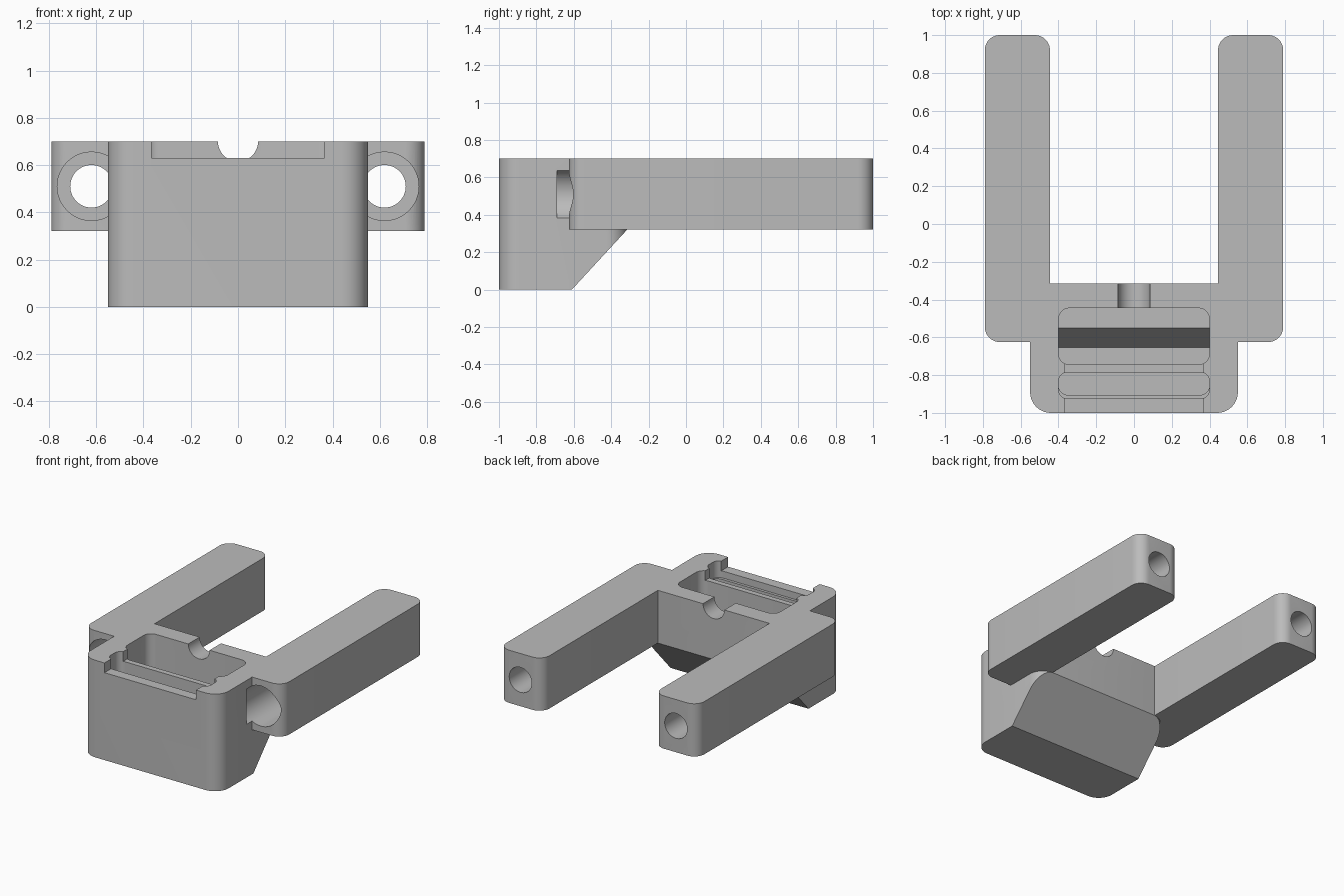
import bpy
import bmesh
import math
from mathutils import Matrix, Vector

if "Cube" in bpy.data.objects:
    bpy.data.objects.remove(bpy.data.objects["Cube"], do_unlink=True)

grey = bpy.data.materials.new("plain grey")
grey.use_nodes = True
grey.diffuse_color = (0.5, 0.5, 0.5, 1)
grey.node_tree.nodes["Principled BSDF"].inputs["Base Color"].default_value = grey.diffuse_color


def finish(name, bm):
    bmesh.ops.recalc_face_normals(bm, faces=bm.faces)
    mesh = bpy.data.meshes.new(name)
    bm.to_mesh(mesh)
    bm.free()
    mesh.materials.append(grey)
    obj = bpy.data.objects.new(name, mesh)
    bpy.context.collection.objects.link(obj)
    return obj


def rounded_box(name, x, y, z, radius=0):
    """Box between two limits on each axis, with rounded upright edges."""
    bm = bmesh.new()
    bmesh.ops.create_cube(bm, size=1)
    for v in bm.verts:
        v.co = Vector([lim[0] if c < 0 else lim[1] for c, lim in zip(v.co, (x, y, z))])
    if radius:
        upright = [e for e in bm.edges if abs(e.verts[0].co.z - e.verts[1].co.z) > 1e-4]
        bmesh.ops.bevel(bm, geom=upright, offset=radius, segments=10,
                        profile=0.5, affect='EDGES')
    return finish(name, bm)


def side_prism(name, profile, half_width=1):
    """Extrude a (y, z) profile across the width."""
    bm = bmesh.new()
    face = bm.faces.new([bm.verts.new((-half_width, y, z)) for y, z in profile])
    new = bmesh.ops.extrude_face_region(bm, geom=[face])["geom"]
    bmesh.ops.translate(bm, vec=(2 * half_width, 0, 0),
                        verts=[g for g in new if isinstance(g, bmesh.types.BMVert)])
    return finish(name, bm)


def bore(name, x, z, radius, y0, y1):
    """Cylinder running front to back."""
    bm = bmesh.new()
    place = Matrix.Translation((x, (y0 + y1) / 2, z)) @ Matrix.Rotation(math.pi / 2, 4, 'X')
    bmesh.ops.create_cone(bm, cap_ends=True, segments=48, radius1=radius,
                          radius2=radius, depth=y1 - y0, matrix=place)
    return finish(name, bm)


def combine(target, tool, operation='DIFFERENCE'):
    mod = target.modifiers.new("combine", 'BOOLEAN')
    mod.operation, mod.object, mod.solver = operation, tool, 'EXACT'
    bpy.context.view_layer.objects.active = target
    bpy.ops.object.modifier_apply(modifier=mod.name)
    bpy.data.objects.remove(tool, do_unlink=True)


TOP = 0.70

# Housing with sloped underside at the back
bracket = rounded_box("bracket", (-0.55, 0.55), (-1, -0.315), (0, TOP), 0.11)
combine(bracket, side_prism("slope_cutter", [(-0.702, -0.1), (-0.223, 0.42), (0, -0.1)]))

# Two arms reaching backwards
for s in (-1, 1):
    arm = rounded_box("arm", sorted((s * 0.445, s * 0.79)), (-0.625, 1), (0.32, TOP), 0.08)
    combine(bracket, arm, 'UNION')

# Screw holes with wide head recesses
for s in (-1, 1):
    combine(bracket, bore("screw_hole", s * 0.62, 0.51, 0.09, -0.65, 1.1))
    combine(bracket, bore("head_recess", s * 0.62, 0.51, 0.145, -0.69, -0.2))

# Main pocket with a raised, sloped step in its floor
pocket = rounded_box("pocket", (-0.40, 0.40), (-0.745, -0.445), (0.10, 0.8), 0.06)
combine(pocket, side_prism("floor_step", [(-0.703, 0), (-0.655, 0.10), (-0.55, 0.32),
                                          (-0.3, 0.32), (-0.3, 0)]))
combine(bracket, pocket)

# Narrow slot with a shallow ledge, and the lowered front lip
combine(bracket, rounded_box("slot", (-0.40, 0.40), (-0.905, -0.785), (0.10, 0.8), 0.05))
combine(bracket, rounded_box("ledge", (-0.40, 0.40), (-0.925, -0.785), (0.58, 0.8), 0.05))
combine(bracket, rounded_box("lip", (-0.365, 0.365), (-1.1, -0.7), (0.63, 0.8)))

# Cable groove through the back wall
combine(bracket, bore("cable_groove", 0, TOP, 0.085, -0.5, -0.2))

bpy.ops.object.select_all(action='DESELECT')
bracket.select_set(True)
bpy.context.view_layer.objects.active = bracket
bpy.ops.object.shade_smooth_by_angle(angle=math.radians(25))
